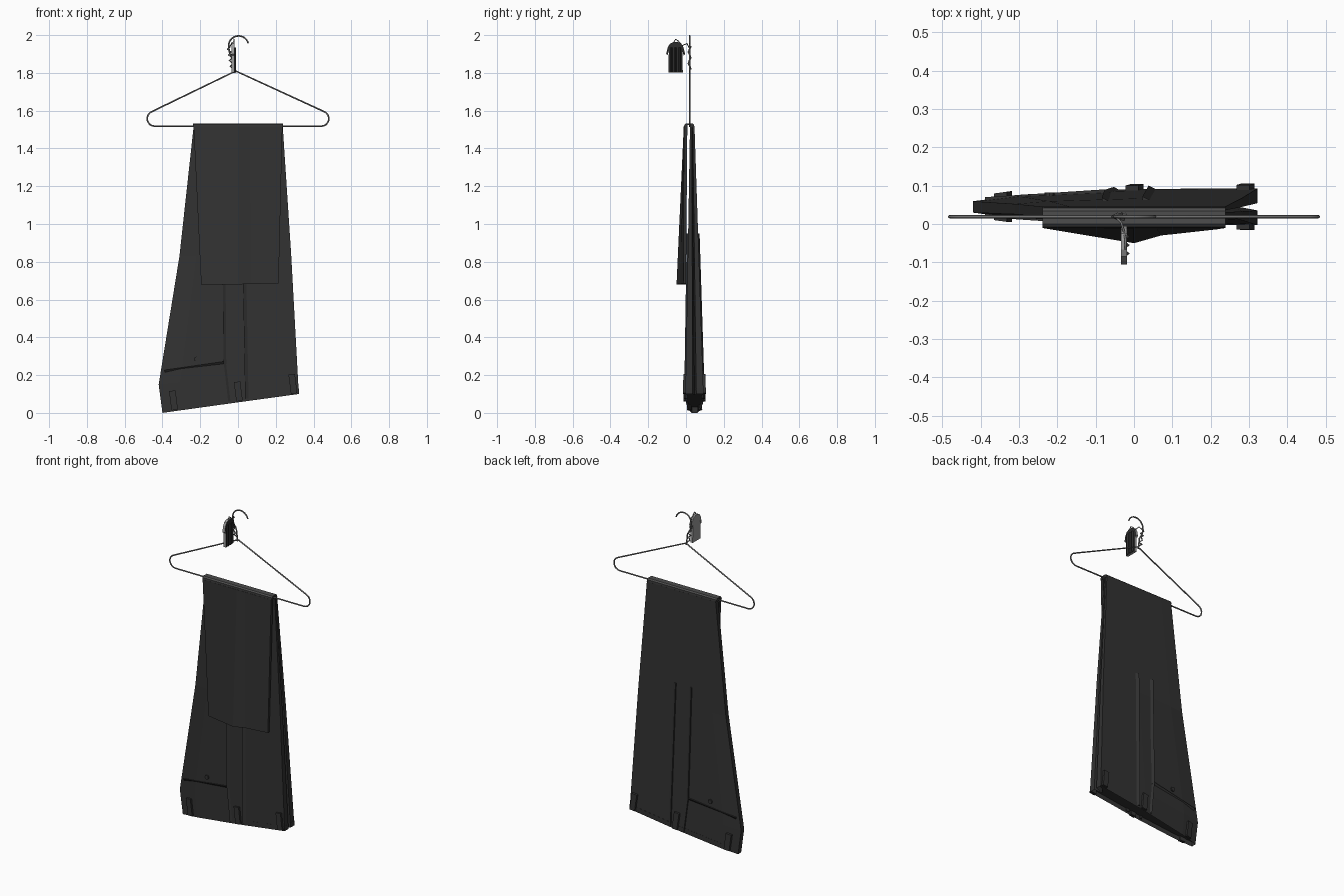
import bpy, bmesh, math
from mathutils import Vector

if "Cube" in bpy.data.objects:
    bpy.data.objects.remove(bpy.data.objects["Cube"])


def material(name, v):
    m = bpy.data.materials.new(name)
    m.diffuse_color = (v, v, v, 1)
    m.use_nodes = True
    m.node_tree.nodes["Principled BSDF"].inputs["Base Color"].default_value = m.diffuse_color
    return m


CLOTH = material("charcoal cloth", 0.032)
FOLD_GREY = material("worn fold grey", 0.075)
WIRE = material("grey wire", 0.17)
BLACK = material("black charm", 0.025)
GREY = material("grey charm back", 0.32)


def finish(name, bm, *mats):
    bmesh.ops.recalc_face_normals(bm, faces=bm.faces)
    me = bpy.data.meshes.new(name)
    bm.to_mesh(me)
    bm.free()
    for m in mats:
        me.materials.append(m)
    ob = bpy.data.objects.new(name, me)
    bpy.context.collection.objects.link(ob)
    return ob


def loft(bm, rings):
    vs = [[bm.verts.new(p) for p in r] for r in rings]
    n = len(vs[0])
    for a, b in zip(vs, vs[1:]):
        for i in range(n):
            bm.faces.new((a[i], a[(i + 1) % n], b[(i + 1) % n], b[i]))
    return bm.faces.new(vs[0]), bm.faces.new(vs[-1])


def interp(t, table):
    if t <= table[0][0]:
        return table[0][1]
    for (a, va), (b, vb) in zip(table, table[1:]):
        if t <= b:
            return va + (vb - va) * (t - a) / (b - a)
    return table[-1][1]


# Shape rules of the long hanging panel (seat and waist end)
LEFT = [(0, -.40), (.15, -.42), (.83, -.31), (1.515, -.235)]
RIGHT = [(.1, .322), (.83, .282), (1.515, .237)]
HALF = [(0, .015), (.15, .03), (.55, .045), (1, .048)]


def depth(u, z):
    k = (1.515 - z) / 1.42
    return .033 + .012 * k, .012 + (interp(u, HALF) - .012) * k


def panel_point(u, s, z):
    c, h = depth(u, z)
    l, r = interp(z, LEFT), interp(z, RIGHT)
    return Vector((l + (r - l) * u, c + s * h, z))


def surface(x, z, side):
    l, r = interp(z, LEFT), interp(z, RIGHT)
    c, h = depth((x - l) / (r - l), z)
    return c + side * h


# Long panel, creased along its right edge, with an open waist
RING = [(0, -1), (.15, -1), (.55, -1), (1, -1), (1, -.2), (.93, 0), (1, .2),
        (1, 1), (.55, 1), (.15, 1), (0, 1)]
ROWS = [(1.515, 1.515), (.83, .83), (.15, .22), (0, .1)]
bm = bmesh.new()
_, waist = loft(bm, [[panel_point(u, s, zl + (zr - zl) * u) for u, s in RING]
                     for zl, zr in ROWS])
bmesh.ops.inset_region(bm, faces=[waist], thickness=.005)
for v in waist.verts:
    v.co.z += .03
finish("trouser_back_panel", bm, CLOTH)

# Folded leg ends in front
bm = bmesh.new()
loft(bm, [
    [(-.235, -.011, 1.515), (0, -.012, 1.515), (.06, -.012, 1.515),
     (.235, -.011, 1.515), (.235, .007, 1.515), (-.235, .007, 1.515)],
    [(-.195, -.012, .68), (0, -.05, .68), (.07, -.03, .683),
     (.215, -.014, .685), (.215, .0, .685), (-.195, .0, .68)]])
finish("leg_ends_front", bm, CLOTH)

# Cloth fold over the bar, greyer on its upper faces
FOLD = [(-.011, 1.513), (-.008, 1.526), (0, 1.533), (.034, 1.533), (.042, 1.526),
        (.045, 1.513), (.021, 1.513), (.019, 1.524), (.009, 1.524), (.007, 1.513)]
bm = bmesh.new()
loft(bm, [[(x, y, z) for y, z in FOLD] for x in (-.238, .238)])
fold = finish("fold_over_bar", bm, CLOTH, FOLD_GREY)
for p in fold.data.polygons:
    p.material_index = 1 if p.normal.z > .5 else 0


# Strip lying on the panel surface from a to b (x, z); a sloped one fades on one edge
def strip(name, a, b, w, t, side, sloped=False):
    a, b = Vector(a), Vector(b)
    d = (b - a).normalized()
    n = Vector((-d.y, d.x)) * w / 2
    rings = []
    for p in (a, b):
        ring = []
        for q, out in ((p - n, -.006), (p + n, -.006),
                       (p + n, -.001 if sloped else t), (p - n, t)):
            ring.append((q.x, surface(q.x, q.y, side) + side * out, q.y))
        rings.append(ring)
    bm = bmesh.new()
    loft(bm, rings)
    finish(name, bm, CLOTH)


for side, tag in ((-1, "front"), (1, "back")):
    # Seam pleats
    strip("seam_left_" + tag, (-.075, .95), (-.068, .26), .017, .009, side, True)
    strip("seam_left_end_" + tag, (-.068, .26), (-.045, .06), .014, .008, side, True)
    strip("seam_right_" + tag, (.032, .95), (.048, .075), .02, .009, side, True)
    # Pocket edge and button
    strip("pocket_edge_" + tag, (-.075, .265), (-.388, .22), .014, .009, side, True)
    bm = bmesh.new()
    y = surface(-.22, .285, side)
    loft(bm, [[(-.22 + .013 * math.cos(i * math.pi / 4), y + d * side,
                .285 + .013 * math.sin(i * math.pi / 4)) for i in range(8)]
              for d in (-.004, .008)])
    finish("pocket_button_" + tag, bm, CLOTH)
    # Belt loops
    for i, x in enumerate((-.335, .008, .297)):
        base = .1 * (x + .4) / .72
        strip(f"belt_loop_{tag}_{i}", (x, base + .006), (x - .013, base + .108),
              .034, .013, side)


# Bent wires
def wire(name, pts, r, cyclic=False):
    cu = bpy.data.curves.new(name, 'CURVE')
    cu.dimensions = '3D'
    cu.bevel_depth = r
    cu.bevel_resolution = 2
    cu.use_fill_caps = True
    sp = cu.splines.new('POLY')
    sp.points.add(len(pts) - 1)
    for p, c in zip(sp.points, pts):
        p.co = (*c, 1)
    sp.use_cyclic_u = cyclic
    cu.materials.append(WIRE)
    bpy.context.collection.objects.link(bpy.data.objects.new(name, cu))


Y = .019


def arc(cx, cz, r, a0, a1, n):
    return [(cx + r * math.cos(math.radians(a0 + (a1 - a0) * i / n)), Y,
             cz + r * math.sin(math.radians(a0 + (a1 - a0) * i / n))) for i in range(n + 1)]


right = arc(.441, 1.558, .04, 66, -90, 8)
left = [(-x, y, z) for x, y, z in reversed(right)]
wire("hanger_frame", [(-.012, Y, 1.81)] + right + left, .0042, True)
wire("hanger_hook", arc(.003, 1.943, .053, 15, 190, 12)
     + [(-.044, Y, 1.905), (-.024, Y, 1.87), (-.016, Y, 1.80)], .0042)

# Twisted tie around the hook and link to the charm
wire("hook_tie", [(-.05 + .02 * i / 8 + .008 * (-1) ** i, Y + .007 * math.cos(i * 1.6),
                   1.94 - .12 * i / 8) for i in range(9)], .004)
wire("charm_link", [(-.049, Y, 1.93), (-.034, .005, 1.955), (-.026, -.02, 1.945),
                    (-.022, -.04, 1.968), (-.022, -.055, 1.978), (-.022, -.07, 1.955)], .003)

# Small garment-shaped charm facing +x, grey on its back
CHARM = [(.012, 1.963), (.03, 1.955), (.042, 1.935), (.050, 1.90), (.043, 1.893),
         (.036, 1.915), (.038, 1.803)]
outline = [(-.055 + y, z) for y, z in CHARM] + [(-.055 - y, z) for y, z in reversed(CHARM)]
bm = bmesh.new()
loft(bm, [[(x, y, z) for y, z in outline] for x in (-.034, -.018)])
charm = finish("garment_charm", bm, BLACK, GREY)
for p in charm.data.polygons:
    p.material_index = 0 if p.normal.x > .5 else 1

# Charm front folds
for i, y in enumerate((-.077, -.055, -.033)):
    bm = bmesh.new()
    loft(bm, [[(-.02, y - .007, z), (-.02, y + .007, z), (-.011, y, z)]
              for z in (1.806, 1.935)])
    finish(f"charm_fold_{i}", bm, BLACK)
